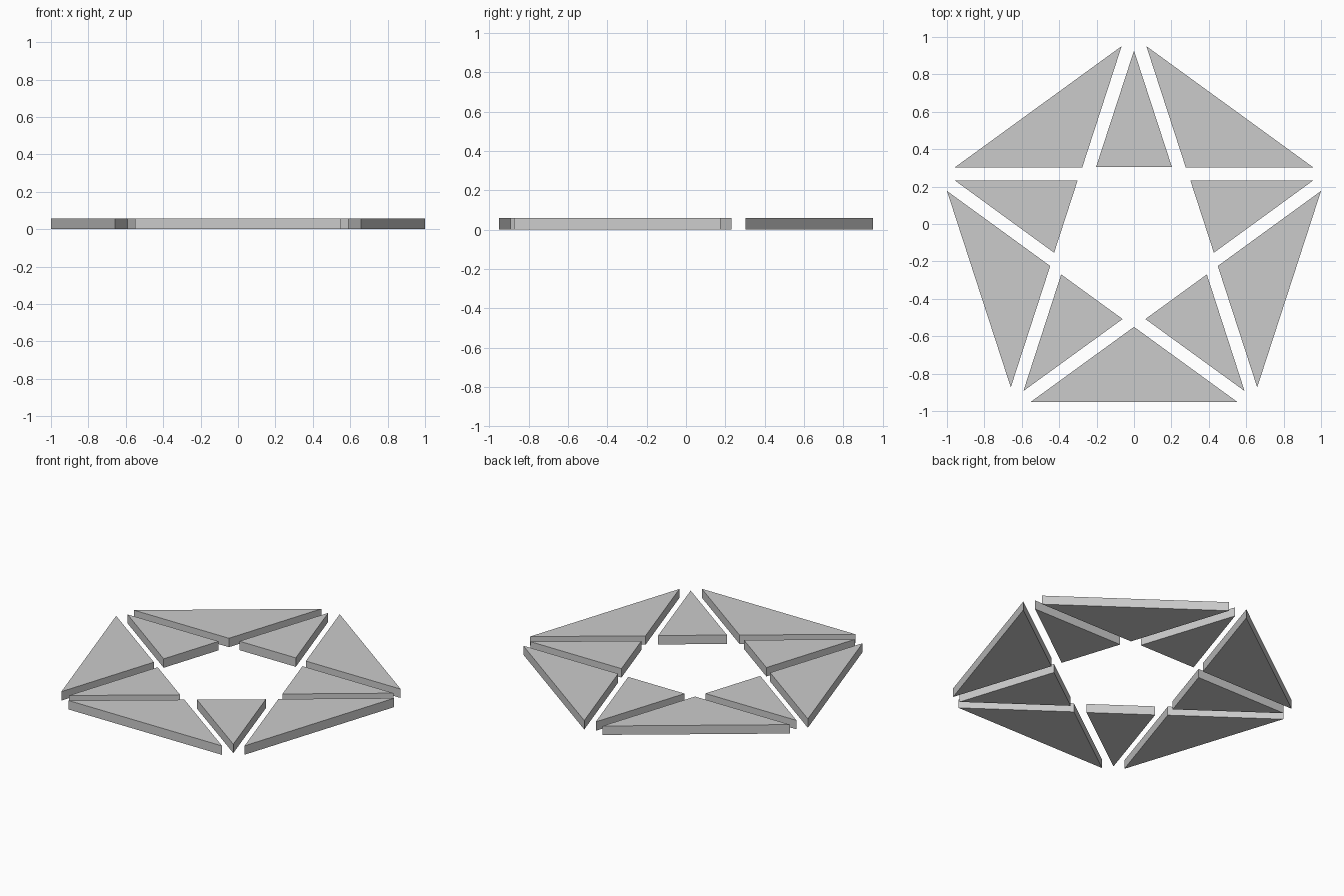
import bpy, bmesh, math
from mathutils import Matrix, Vector

if "Cube" in bpy.data.objects:
    bpy.data.objects.remove(bpy.data.objects["Cube"])

HEIGHT = 0.058
CENTRE_Y = -0.079


def triangle_slab(name, points, angle):
    """Extruded triangular tile, turned about the pentagon centre."""
    bm = bmesh.new()
    face = bm.faces.new([bm.verts.new((x, y, 0)) for x, y in points])
    top = bmesh.ops.extrude_face_region(bm, geom=[face])["geom"]
    bmesh.ops.translate(bm, vec=(0, 0, HEIGHT),
                        verts=[v for v in top if isinstance(v, bmesh.types.BMVert)])
    turn = Matrix.Translation(Vector((0, CENTRE_Y, 0))) @ Matrix.Rotation(angle, 4, 'Z')
    bmesh.ops.transform(bm, matrix=turn, verts=bm.verts)
    bmesh.ops.recalc_face_normals(bm, faces=bm.faces)
    mesh = bpy.data.meshes.new(name)
    bm.to_mesh(mesh)
    bm.free()
    bpy.context.collection.objects.link(bpy.data.objects.new(name, mesh))


# Star points (narrow) and the wide edge tiles between them
star_point = [(-0.203, 0.383), (0.203, 0.383), (0, 1.006)]
edge_tile = [(-0.552, -0.872), (0.552, -0.872), (0, -0.471)]

for i in range(5):
    angle = i * math.tau / 5
    triangle_slab(f"star_point_{i + 1}", star_point, angle)
    triangle_slab(f"edge_tile_{i + 1}", edge_tile, angle)
